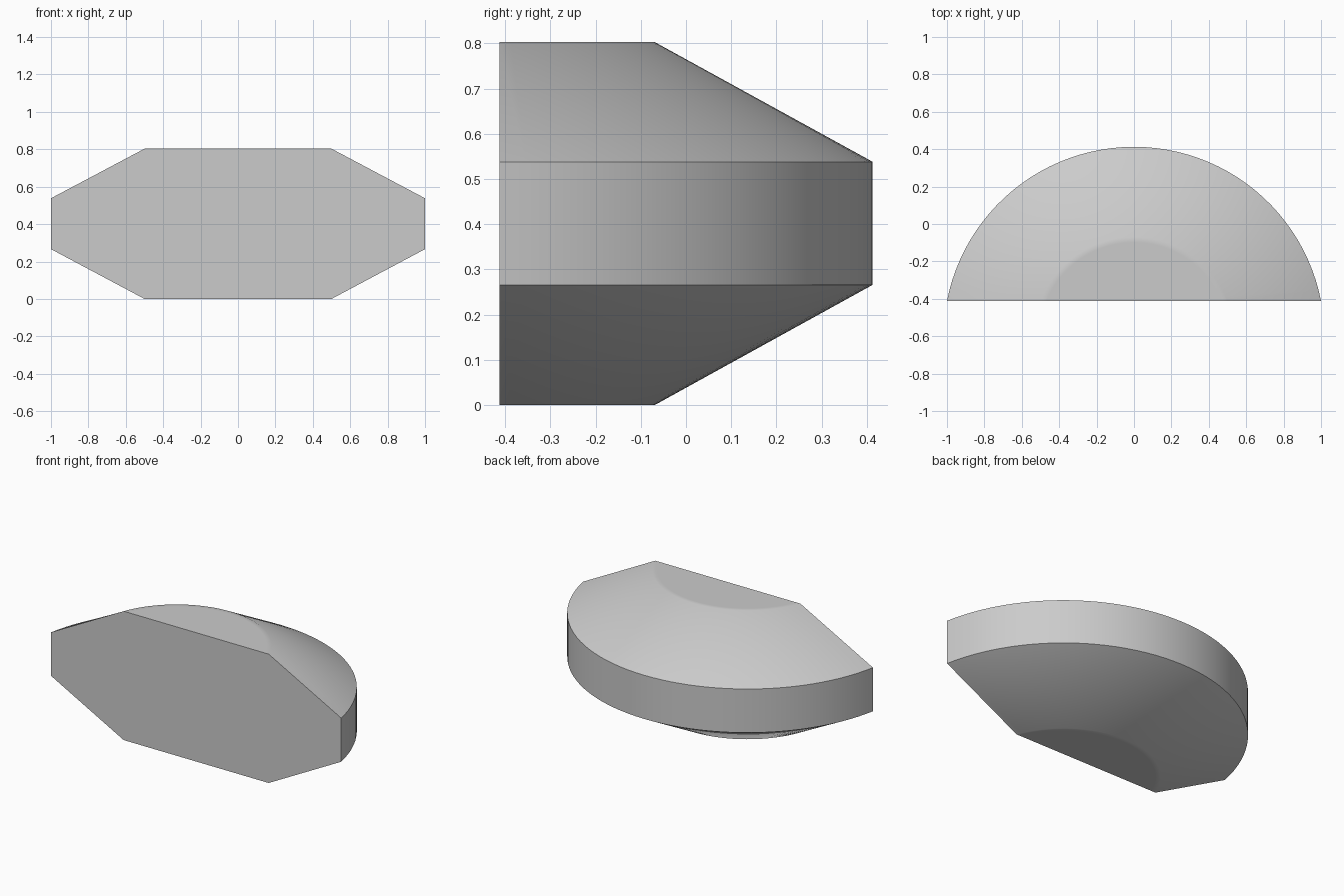
import bpy
import bmesh
import math

if "Cube" in bpy.data.objects:
    bpy.data.objects.remove(bpy.data.objects["Cube"], do_unlink=True)

SEGMENTS = 48
FRONT_Y = -0.412
ARC_DROP = 0.194  # the arc centre lies this far in front of the flat face

# Plain grey surface
grey = bpy.data.materials.new("plain grey")
grey.use_nodes = True
colour = (0.6, 0.6, 0.6, 1)
grey.diffuse_color = colour
grey.node_tree.nodes["Principled BSDF"].inputs["Base Color"].default_value = colour


def arc(bm, half_width, z):
    """Arc of vertices from the right end to the left end of the flat face."""
    radius = math.hypot(half_width, ARC_DROP)
    start = math.pi - math.asin(ARC_DROP / radius)
    end = math.pi - start
    ring = []
    for i in range(SEGMENTS + 1):
        a = start + (end - start) * i / SEGMENTS
        ring.append(bm.verts.new((radius * math.cos(a),
                                  FRONT_Y - ARC_DROP + radius * math.sin(a), z)))
    return ring


# Half-width and height of each level; the cap's narrow rim softens its edge
levels = [(0.47, 0), (0.5, 0), (1, 0.266), (1, 0.538), (0.5, 0.803), (0.47, 0.803)]
bm = bmesh.new()
rings = [arc(bm, w, z) for w, z in levels]

# Curved wall and both slopes
for low, high in zip(rings, rings[1:]):
    for i in range(SEGMENTS):
        bm.faces.new((low[i], low[i + 1], high[i + 1], high[i]))

# Flat caps and flat front
bm.faces.new(rings[0])
bm.faces.new(rings[-1])
bm.faces.new([r[0] for r in rings] + [r[-1] for r in reversed(rings)])
bmesh.ops.recalc_face_normals(bm, faces=bm.faces)

mesh = bpy.data.meshes.new("bevelled_half_round")
bm.to_mesh(mesh)
bm.free()
mesh.materials.append(grey)
body = bpy.data.objects.new("bevelled_half_round", mesh)
bpy.context.collection.objects.link(body)

# Smooth curves, crisp outer edges
bpy.ops.object.select_all(action="DESELECT")
body.select_set(True)
bpy.context.view_layer.objects.active = body
bpy.ops.object.shade_smooth_by_angle(angle=math.radians(35))
